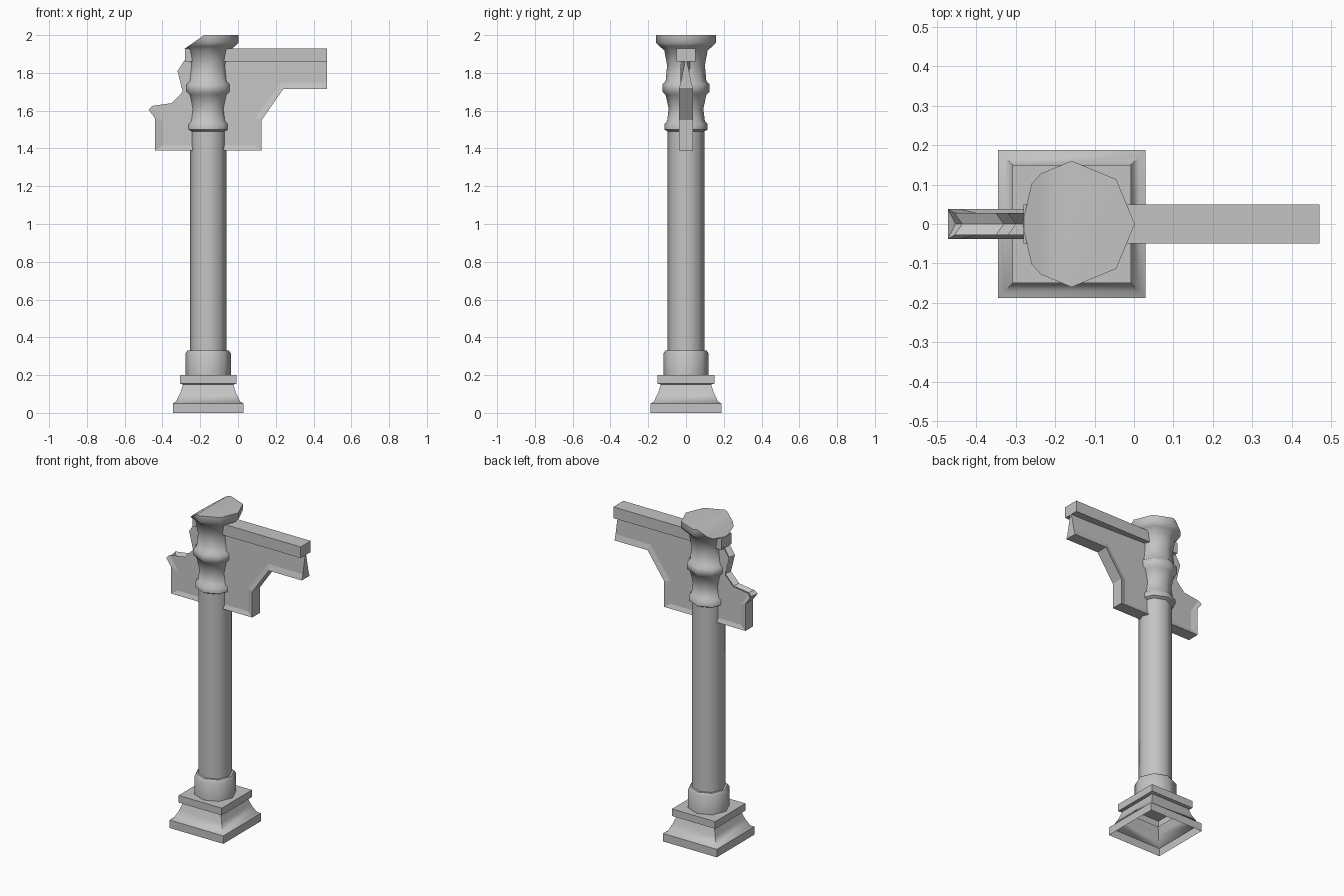
import bpy, bmesh, math
from mathutils import Vector

old = bpy.data.objects.get("Cube")
if old:
    bpy.data.objects.remove(old)

stone = bpy.data.materials.new("grey_stone")
stone.use_nodes = True
GREY = (0.55, 0.55, 0.55, 1)
stone.diffuse_color = GREY
stone.node_tree.nodes["Principled BSDF"].inputs["Base Color"].default_value = GREY
AXIS_X = -0.158


def finish(name, bm, smooth=False):
    bmesh.ops.recalc_face_normals(bm, faces=bm.faces)
    me = bpy.data.meshes.new(name)
    bm.to_mesh(me)
    bm.free()
    me.materials.append(stone)
    ob = bpy.data.objects.new(name, me)
    bpy.context.collection.objects.link(ob)
    if smooth:
        bpy.ops.object.select_all(action="DESELECT")
        ob.select_set(True)
        bpy.context.view_layer.objects.active = ob
        bpy.ops.object.shade_smooth_by_angle(angle=math.radians(50))
    return ob


def lathe(profile, sides, turn=0.0):
    """Turn (radius, z) points around the column axis and close the top."""
    bm = bmesh.new()
    rings = []
    for r, z in profile:
        angles = [turn + math.tau * i / sides for i in range(sides)]
        rings.append([bm.verts.new((AXIS_X + r * math.cos(a), r * math.sin(a), z))
                      for a in angles])
    for low, high in zip(rings, rings[1:]):
        for i in range(sides):
            j = (i + 1) % sides
            bm.faces.new((low[i], low[j], high[j], high[i]))
    bm.faces.new(rings[-1])
    return bm


# Square plinth, open underneath
plinth = [(.187, 0), (.187, .05), (.17, .06), (.148, .105), (.133, .15),
          (.15, .155), (.15, .2)]
finish("plinth", lathe([(r * math.sqrt(2), z) for r, z in plinth], 4, math.pi / 4), True)

# Collar and shaft
finish("collar", lathe([(.12, .2), (.12, .315), (.11, .33)], 8), True)
finish("shaft", lathe([(.097, .3), (.097, 1.5)], 8), True)

# Ringed capital with its left edge broken off
capital = lathe([(.097, 1.49), (.115, 1.5), (.115, 1.53), (.1, 1.545), (.092, 1.61),
                 (.108, 1.685), (.125, 1.7), (.125, 1.74), (.108, 1.755), (.1, 1.84),
                 (.115, 1.92), (.14, 1.94), (.16, 1.96), (.16, 2.0)], 8)
cut = bmesh.ops.bisect_plane(capital, geom=capital.verts[:] + capital.edges[:] + capital.faces[:],
                             plane_co=(-.18, 0, 2), plane_no=(-.06, 0, .085), clear_outer=True)
bmesh.ops.holes_fill(capital, edges=[e for e in cut["geom_cut"]
                                     if isinstance(e, bmesh.types.BMEdge)])
finish("capital", capital, True)

# Top rail of the bracket
bm = bmesh.new()
bmesh.ops.create_cube(bm, size=1)
for v in bm.verts:
    v.co = Vector((.095 + v.co.x * .75, v.co.y * .1, 1.895 + v.co.z * .07))
finish("bracket_rail", bm)

# Bracket web with a sloped border along its lower edge
outer = [(-.472, 1.605), (-.44, 1.56), (-.44, 1.39), (.125, 1.39), (.125, 1.55),
         (.24, 1.715), (.47, 1.715)]
inner = [(-.455, 1.625), (-.4, 1.54), (-.4, 1.415), (.09, 1.415), (.09, 1.56),
         (.228, 1.75), (.47, 1.75)]
broken = [(-.275, 1.88), (-.32, 1.81), (-.293, 1.7), (-.35, 1.64)]
bm = bmesh.new()
tip = bm.verts.new((.47, 0, 1.885))
sides = []
for s in (-1, 1):
    rows = [[bm.verts.new((x, s * y, z)) for x, z in pts]
            for pts, y in ((outer, .038), (inner, .028), (broken, .028))]
    o, n, b = rows
    for i in range(len(o) - 1):
        bm.faces.new((o[i], o[i + 1], n[i + 1], n[i]))
    bm.faces.new(n + [tip] + b)
    sides.append(rows)
(o1, n1, b1), (o2, n2, b2) = sides
for i in range(len(o1) - 1):
    bm.faces.new((o1[i], o1[i + 1], o2[i + 1], o2[i]))
bm.faces.new((o1[-1], n1[-1], n2[-1], o2[-1]))
bm.faces.new((n1[-1], tip, n2[-1]))
bm.faces.new((tip, b1[0], b2[0]))

# Rough broken edge, folded in along the middle
edge1, edge2 = b1 + [n1[0], o1[0]], b2 + [n2[0], o2[0]]
fold = [bm.verts.new((v.co.x + .02, 0, v.co.z - .01)) for v in edge1]
for i in range(len(fold) - 1):
    bm.faces.new((edge1[i], edge1[i + 1], fold[i + 1], fold[i]))
    bm.faces.new((edge2[i], edge2[i + 1], fold[i + 1], fold[i]))
bm.faces.new((edge1[0], fold[0], edge2[0]))
bm.faces.new((edge1[-1], fold[-1], edge2[-1]))
finish("bracket_web", bm)
